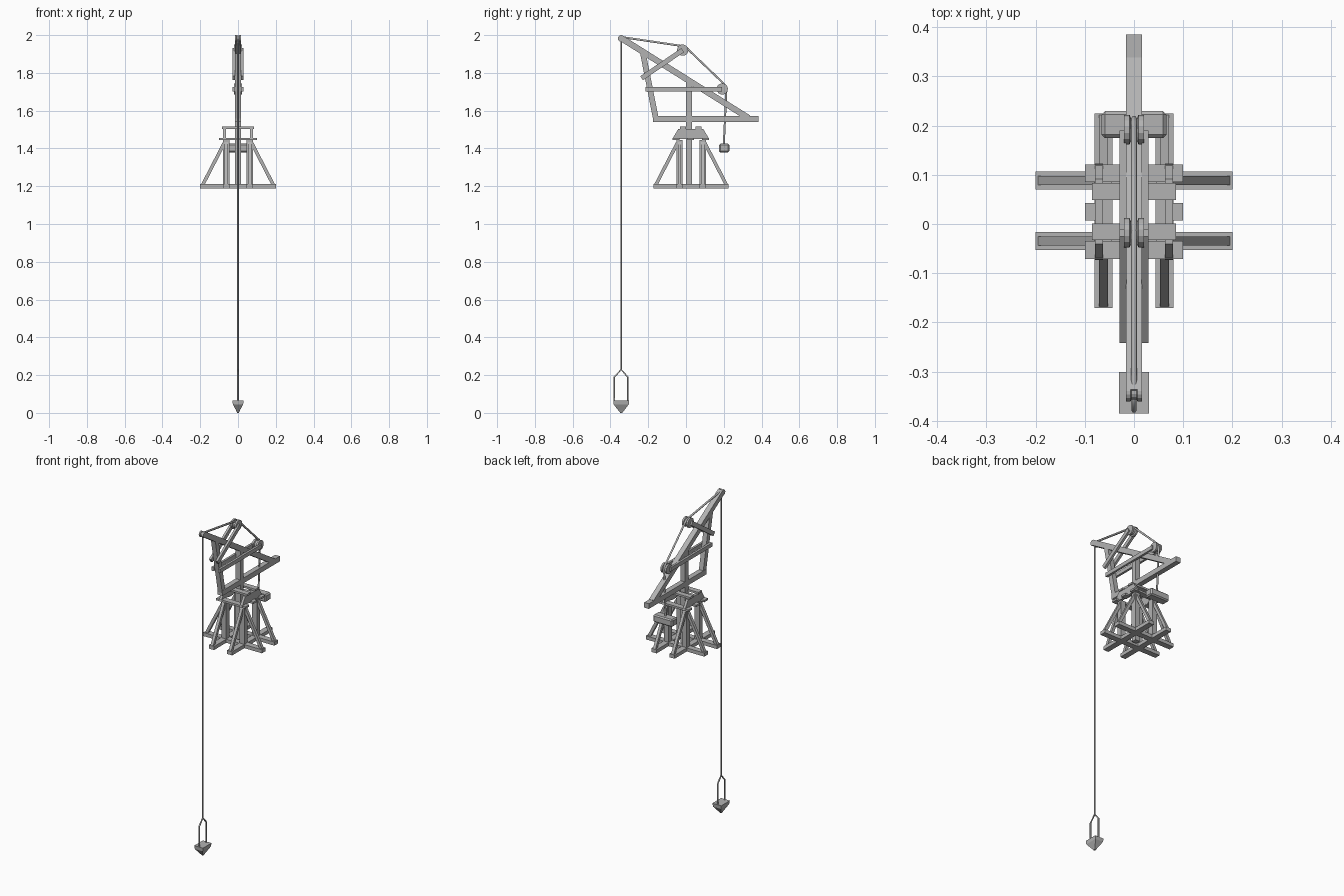
import bpy, bmesh, math
from mathutils import Vector, Matrix

cube = bpy.data.objects.get("Cube")
if cube:
    bpy.data.objects.remove(cube)

grey = bpy.data.materials.new("plain grey")
grey.use_nodes = True
colour = (0.45, 0.45, 0.45, 1)
grey.diffuse_color = colour
grey.node_tree.nodes["Principled BSDF"].inputs["Base Color"].default_value = colour


def finish(name, bm):
    bmesh.ops.recalc_face_normals(bm, faces=bm.faces)
    mesh = bpy.data.meshes.new(name)
    bm.to_mesh(mesh)
    bm.free()
    mesh.materials.append(grey)
    ob = bpy.data.objects.new(name, mesh)
    bpy.context.collection.objects.link(ob)
    return ob


def box(name, centre, size):
    bm = bmesh.new()
    bmesh.ops.create_cube(bm, size=1, matrix=Matrix.Translation(centre) @ Matrix.Diagonal((*size, 1)))
    return finish(name, bm)


def beam(name, a, b, wide, thick):
    """Square timber from a to b; wide is its level side."""
    a, b = Vector(a), Vector(b)
    along = (b - a).normalized()
    side = along.cross((0, 0, 1))
    side = side.normalized() if side.length > 0.01 else Vector((1, 0, 0))
    up = side.cross(along)
    turn = Matrix((side, along, up)).transposed().to_4x4()
    size = Matrix.Diagonal((wide, (b - a).length, thick, 1))
    bm = bmesh.new()
    bmesh.ops.create_cube(bm, size=1, matrix=Matrix.Translation((a + b) / 2) @ turn @ size)
    return finish(name, bm)


def rope(name, points, radius=0.005):
    curve = bpy.data.curves.new(name, "CURVE")
    curve.dimensions = "3D"
    curve.bevel_depth = radius
    curve.bevel_resolution = 1
    curve.use_fill_caps = True
    line = curve.splines.new("POLY")
    line.points.add(len(points) - 1)
    for p, co in zip(line.points, points):
        p.co = (*co, 1)
    curve.materials.append(grey)
    ob = bpy.data.objects.new(name, curve)
    bpy.context.collection.objects.link(ob)


def pulley(name, y, z, radius, half):
    """Grooved wheel on an axle along x."""
    profile = [(-half, 0), (-half, radius), (-half * 0.45, radius), (-half * 0.3, radius * 0.75),
               (half * 0.3, radius * 0.75), (half * 0.45, radius), (half, radius), (half, 0)]
    bm = bmesh.new()
    verts = [bm.verts.new((x, y + r, z)) for x, r in profile]
    edges = [bm.edges.new(pair) for pair in zip(verts, verts[1:])]
    bmesh.ops.spin(bm, geom=verts + edges, cent=(0, y, z), axis=(1, 0, 0),
                   angle=math.tau, steps=14)
    bmesh.ops.remove_doubles(bm, verts=bm.verts, dist=0.0001)
    finish(name, bm)


# Trestle: crossed sills, corner posts and raking braces
MID, W = 0.027, 0.036
for s in (-1, 1):
    y = MID + s * 0.0615
    x = s * 0.062
    box("cross_sill", (0, y, 1.2), (0.4, W, 0.022))
    box("long_sill", (x, MID, 1.2), (W, 0.396, 0.022))
    for t in (-1, 1):
        box("corner_post", (x, MID + t * 0.0615, 1.325), (0.033, 0.033, 0.24))
        beam("side_brace", (t * 0.188, y, 1.205), (t * 0.072, y, 1.43), 0.018, 0.018)
        beam("end_brace", (x, MID + t * 0.188, 1.205), (x, MID + t * 0.072, 1.43), 0.018, 0.018)

# Turning platform: boards held by tapered side plates
for row in (-1, 0, 1):
    if row:
        box("lower_board", (0, 0.025 + row * 0.078, 1.45), (0.2, 0.036, 0.012))
        box("upper_board", (0, 0.025 + row * 0.041, 1.509), (0.17, 0.034, 0.012))
        box("lower_cleat", (row * 0.082, 0.025, 1.45), (0.036, 0.036, 0.012))
        bm = bmesh.new()
        plate = [bm.verts.new((row * 0.063, 0.025 + y, z)) for y, z in
                 ((-0.098, 1.45), (0.098, 1.45), (0.066, 1.503), (-0.066, 1.503))]
        face = bm.faces.new(plate)
        moved = bmesh.ops.extrude_face_region(bm, geom=[face])["geom"]
        bmesh.ops.translate(bm, vec=(row * 0.016, 0, 0),
                            verts=[g for g in moved if isinstance(g, bmesh.types.BMVert)])
        finish("platform_side", bm)

# Mast and jib frame
box("mast", (0, 0.016, 1.475), (0.032, 0.032, 0.57))
box("jib_foot_beam", (0, 0.105, 1.557), (0.032, 0.56, 0.032))
beam("jib", (0, -0.345, 1.985), (0, 0.33, 1.562), 0.032, 0.032)
beam("jib_strut", (0, -0.228, 1.905), (0, -0.16, 1.56), 0.03, 0.03)
for s in (-1, 1):
    x = s * 0.022
    beam("pulley_rail", (x, -0.215, 1.713), (x, 0.19, 1.713), 0.014, 0.024)
    beam("pulley_arm", (x, -0.235, 1.772), (x, -0.018, 1.92), 0.014, 0.026)

# Pulleys
pulley("tip_pulley", -0.343, 1.982, 0.018, 0.016)
pulley("upper_pulley", -0.018, 1.92, 0.03, 0.02)
pulley("rear_pulley", 0.192, 1.715, 0.03, 0.02)

# Ropes
rope("hauling_rope", [(0, -0.343, 1.99), (0, -0.025, 1.943), (0, 0, 1.935),
                      (0, 0.205, 1.738), (0, 0.214, 1.715), (0, 0.2, 1.42)], 0.006)
rope("hoist_rope", [(0, -0.343, 1.985), (0, -0.343, 0.225)], 0.005)
rope("sling", [(0, -0.343 - 0.036, 0.05), (0, -0.343 - 0.036, 0.19), (0, -0.343, 0.23),
               (0, -0.343 + 0.034, 0.19), (0, -0.343 + 0.034, 0.05)], 0.005)

# Counterweight
weight = box("counterweight", (0, 0.202, 1.402), (0.132, 0.055, 0.046))
bevel = weight.modifiers.new("chamfer", "BEVEL")
bevel.width = 0.007
bevel.segments = 1

# Tapered bucket
bm = bmesh.new()
rings = []
for z, hx, hy in ((0.066, 0.03, 0.042), (0.045, 0.027, 0.04), (0.015, 0.011, 0.017), (0, 0.004, 0.005)):
    rings.append([bm.verts.new((sx * hx, -0.343 + sy * hy, z))
                  for sx, sy in ((-1, -1), (1, -1), (1, 1), (-1, 1))])
for a, b in zip(rings, rings[1:]):
    for i in range(4):
        j = (i + 1) % 4
        bm.faces.new((a[i], a[j], b[j], b[i]))
bm.faces.new(rings[0])
bm.faces.new(rings[-1])
finish("bucket", bm)
